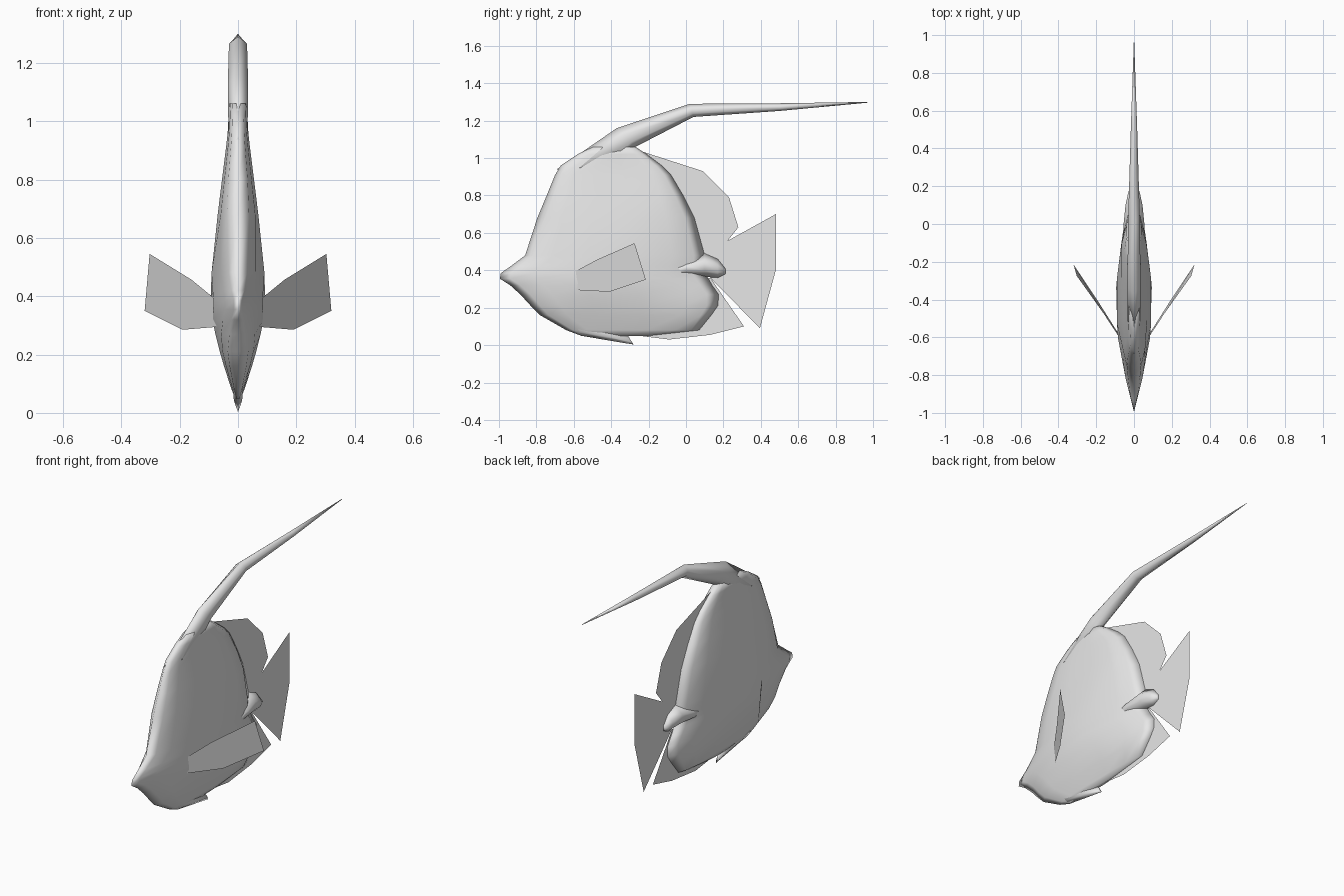
import bpy, bmesh, math

if "Cube" in bpy.data.objects:
    bpy.data.objects.remove(bpy.data.objects["Cube"])

grey = bpy.data.materials.new("plain grey")
grey.diffuse_color = (0.8, 0.8, 0.8, 1)
grey.use_nodes = True
grey.node_tree.nodes["Principled BSDF"].inputs["Base Color"].default_value = grey.diffuse_color


def make(name, verts, faces, smooth=True):
    mesh = bpy.data.meshes.new(name)
    mesh.from_pydata(verts, [], faces)
    bm = bmesh.new()
    bm.from_mesh(mesh)
    bmesh.ops.recalc_face_normals(bm, faces=bm.faces)
    for f in bm.faces:
        f.smooth = smooth
    bm.to_mesh(mesh)
    bm.free()
    mesh.materials.append(grey)
    ob = bpy.data.objects.new(name, mesh)
    bpy.context.collection.objects.link(ob)
    return ob


def loft(name, rings):
    """Skin equal-length rings and cap both ends."""
    n = len(rings[0])
    verts = [p for r in rings for p in r]
    faces = [(i * n + k, i * n + (k + 1) % n, (i + 1) * n + (k + 1) % n, (i + 1) * n + k)
             for i in range(len(rings) - 1) for k in range(n)]
    faces += [tuple(range(n)), tuple(range(len(verts) - n, len(verts)))]
    return make(name, verts, faces)


def spar(name, sections):
    """Six-sided loft; each section is upper point, lower point, half width."""
    rings = []
    for (y0, z0), (y1, z1), w in sections:
        at = lambda t, x: (x, y0 + (y1 - y0) * t, z0 + (z1 - z0) * t)
        rings.append([at(0, 0), at(.35, w), at(.75, w * .9), at(1, 0),
                      at(.75, -w * .9), at(.35, -w)])
    return loft(name, rings)


def lerp(table, v):
    for (a, fa), (b, fb) in zip(table, table[1:]):
        if v <= b:
            return fa + (fb - fa) * max(0, (v - a) / (b - a))
    return table[-1][1]


# Body: horizontal slices (height, front, back), thickness limited by length and height
width_y = [(-1, .004), (-.9, .035), (-.8, .056), (-.6, .085), (-.4, .1),
           (-.15, .078), (0, .055), (.1, .04), (.2, .03)]
width_z = [(.04, .006), (.1, .03), (.2, .06), (.3, .085), (.4, .1), (.48, .093),
           (.72, .065), (.95, .036), (1.06, .03)]
slices = [(.05, -.56, -.2), (.08, -.64, .07), (.16, -.78, .135), (.21, -.83, .17),
          (.27, -.885, .175), (.32, -.94, .14), (.355, -.995, .12), (.385, -.99, .1),
          (.42, -.94, .1), (.48, -.86, .1), (.68, -.795, .045), (.80, -.745, -.015),
          (.91, -.70, -.08), (.96, -.67, -.13), (1.02, -.58, -.21), (1.06, -.5, -.27)]
profile = [(.05, .6), (.16, .85), (.35, 1), (.6, 1), (.82, .95), (.94, .7)]
rings = []
for z, front, back in slices:
    side = []
    for t, e in profile:
        y = front + (back - front) * t
        side.append((min(lerp(width_y, y), lerp(width_z, z)) * e, y, z))
    rings.append([(0, front, z)] + side + [(0, back, z)] + [(-x, y, z) for x, y, z in reversed(side)])
loft("body", rings)

# Long trailing streamer above the back
spar("dorsal_streamer", [((-.69, .94), (-.48, .86), .032), ((-.37, 1.16), (-.27, 1.06), .035),
                         ((.02, 1.29), (.04, 1.22), .031), ((.5, 1.293), (.5, 1.252), .017),
                         ((.97, 1.3), (.97, 1.296), .001)])

# Tail root and belly spike
spar("tail_root", [((-.14, .395), (-.14, .375), .05), ((0, .455), (0, .37), .055),
                   ((.1, .49), (.1, .365), .045), ((.17, .46), (.17, .36), .03),
                   ((.21, .41), (.21, .38), .012)])
spar("belly_spike", [((-.6, .13), (-.56, .05), .018), ((-.42, .1), (-.42, .026), .016),
                     ((-.31, .05), (-.28, .003), .005)])


# Flat fins on the centre line
def fin(name, outline):
    make(name, [(0, y, z) for y, z in outline], [tuple(range(len(outline)))], False)


fin("dorsal_fin", [(-.25, 1.04), (.09, .93), (.23, .79), (.28, .63), (.2, .53), (.1, .49), (-.1, .5)])
fin("tail_fin", [(.1, .49), (.48, .7), (.48, .4), (.395, .09), (.13, .36), (.08, .42)])
fin("anal_fin", [(-.25, .05), (-.09, .03), (.13, .055), (.31, .1), (.13, .36), (-.1, .3)])

# Paired side fins angled outward
side_fin = [(.078, -.6, .39), (.16, -.475, .457), (.303, -.275, .545),
            (.32, -.215, .35), (.19, -.41, .285), (.07, -.6, .295)]
for label, s in (("right", 1), ("left", -1)):
    make(label + "_side_fin", [(x * s, y, z) for x, y, z in side_fin], [tuple(range(6))], False)
